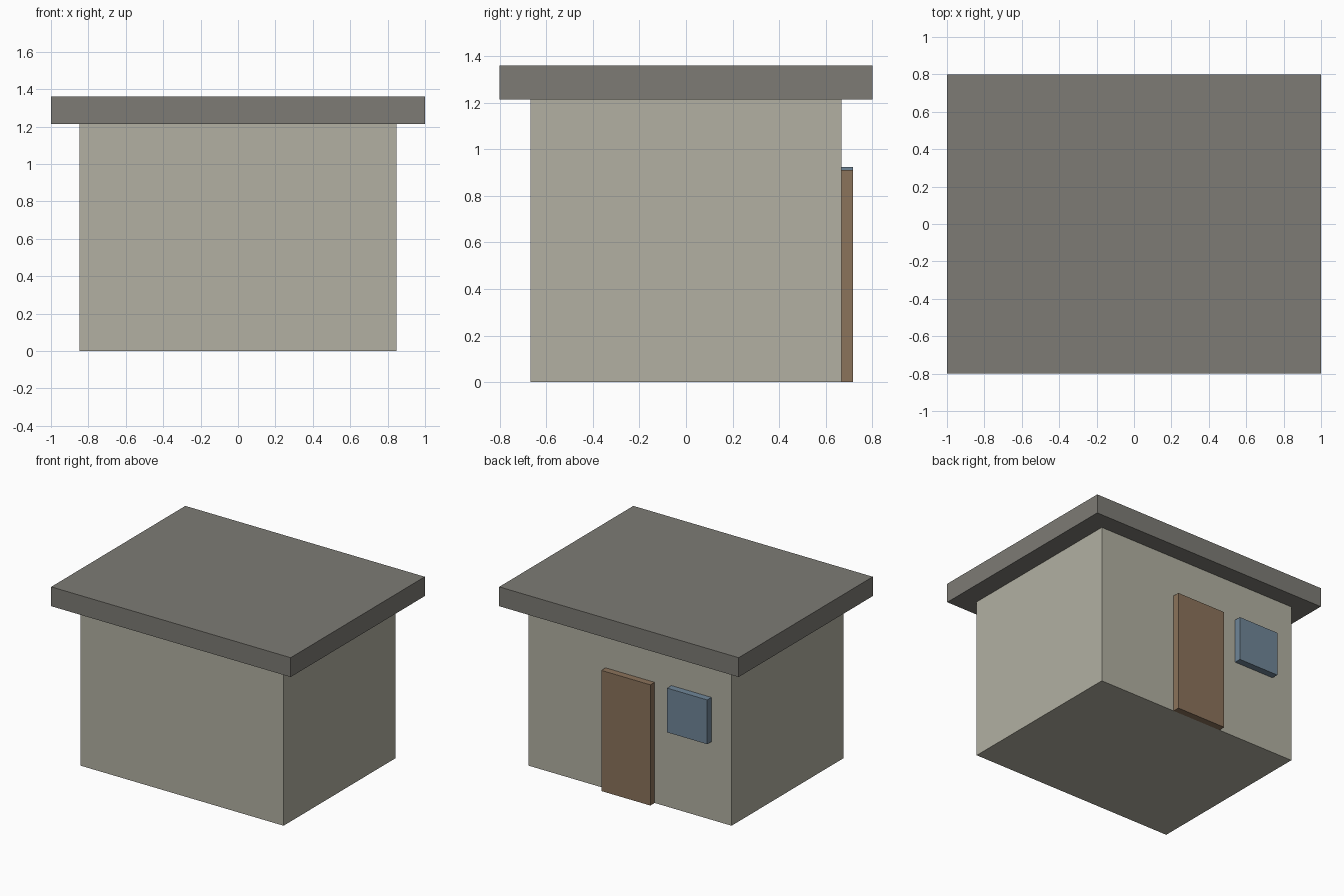
import bpy
import bmesh
from mathutils import Vector

cube = bpy.data.objects.get("Cube")
if cube:
    bpy.data.objects.remove(cube, do_unlink=True)


def material(name, rgb):
    """Flat material from 0-255 display values, stored as linear."""
    c = [v / 255 for v in rgb]
    linear = [((v + 0.055) / 1.055) ** 2.4 for v in c] + [1.0]
    mat = bpy.data.materials.new(name)
    mat.use_nodes = True
    mat.diffuse_color = linear
    bsdf = mat.node_tree.nodes["Principled BSDF"]
    bsdf.inputs["Base Color"].default_value = linear
    bsdf.inputs["Roughness"].default_value = 0.9
    return mat


def box(name, low, high, mat):
    """Box spanning two opposite corners."""
    low, high = Vector(low), Vector(high)
    size, centre = high - low, (low + high) / 2
    bm = bmesh.new()
    bmesh.ops.create_cube(bm, size=1)
    bmesh.ops.scale(bm, vec=size, verts=bm.verts)
    mesh = bpy.data.meshes.new(name)
    bm.to_mesh(mesh)
    bm.free()
    mesh.materials.append(mat)
    obj = bpy.data.objects.new(name, mesh)
    obj.location = centre
    bpy.context.collection.objects.link(obj)
    return obj


plaster = material("beige plaster", (178, 176, 162))
slate = material("grey roof", (125, 123, 117))
wood = material("brown wood", (139, 115, 91))
glass = material("blue glass", (112, 134, 152))

WALL_X, WALL_Y, WALL_TOP = 0.848, 0.667, 1.214
OUTER_Y = 0.718

# Main building and overhanging slab roof
box("walls", (-WALL_X, -WALL_Y, 0), (WALL_X, WALL_Y, WALL_TOP), plaster)
box("roof", (-1, -0.8, WALL_TOP), (1, 0.8, 1.36), slate)

# Raised door and window on the rear wall
box("door", (-0.205, WALL_Y, 0), (0.205, OUTER_Y, 0.911), wood)
box("window", (-0.68, WALL_Y, 0.59), (-0.345, OUTER_Y, 0.924), glass)
